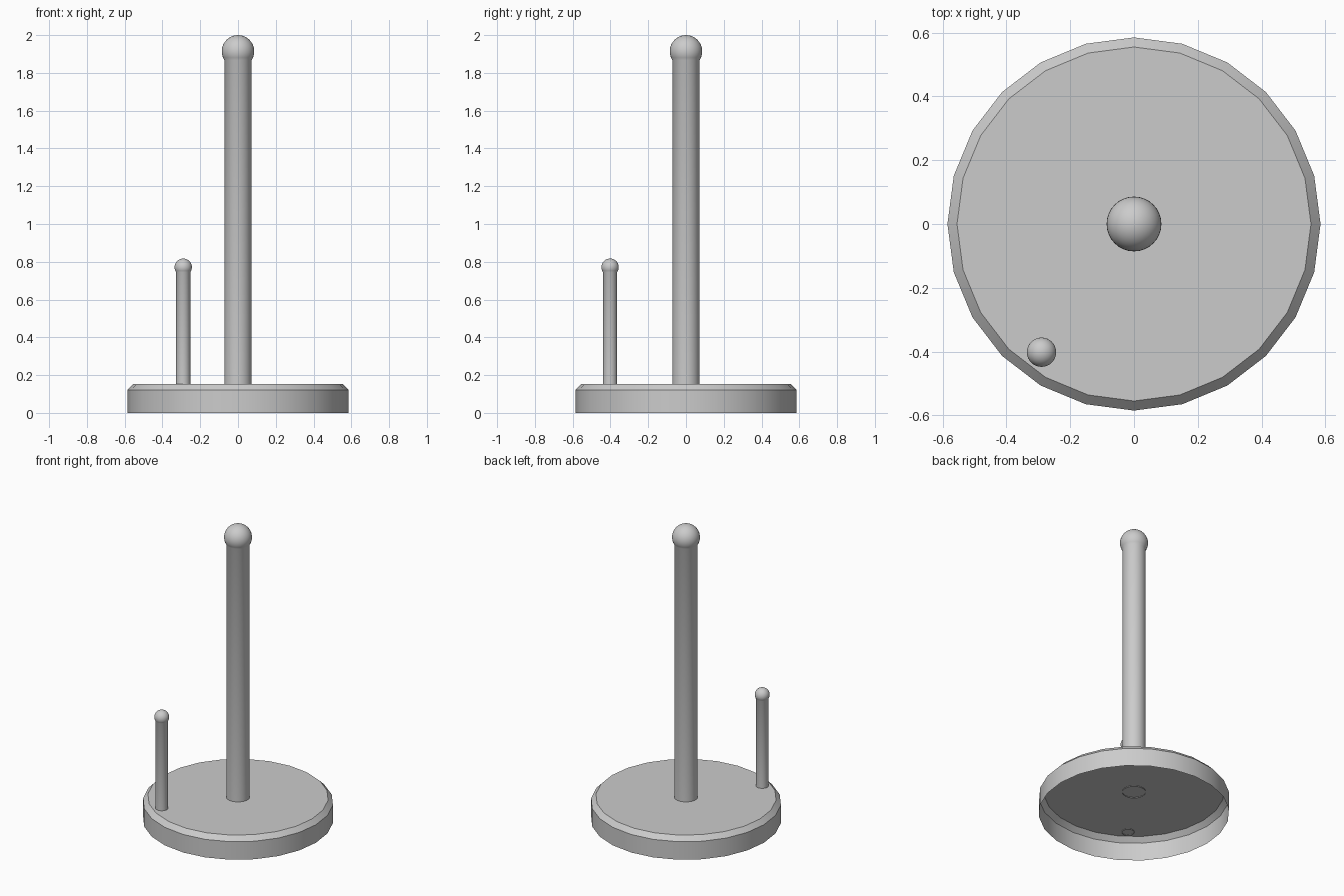
import bpy, bmesh
from math import sin, cos, asin, pi, radians

if "Cube" in bpy.data.objects:
    bpy.data.objects.remove(bpy.data.objects["Cube"])


def lathe(name, profile, sides, center=(0, 0)):
    """Revolve (radius, z) points about a vertical axis; radius 0 closes to a tip."""
    bm = bmesh.new()
    rings = []
    for r, z in profile:
        n = sides if r > 1e-6 else 1
        rings.append([bm.verts.new((r * cos(2 * pi * i / sides), r * sin(2 * pi * i / sides), z))
                      for i in range(n)])
    for a, b in zip(rings, rings[1:]):
        for i in range(sides):
            j = (i + 1) % sides
            if len(b) == 1:
                bm.faces.new((a[i], a[j], b[0]))
            else:
                bm.faces.new((a[i], a[j], b[j], b[i]))
    mesh = bpy.data.meshes.new(name)
    bm.to_mesh(mesh)
    bm.free()
    obj = bpy.data.objects.new(name, mesh)
    bpy.context.collection.objects.link(obj)
    obj.location = (center[0], center[1], 0)
    bpy.ops.object.select_all(action='DESELECT')
    obj.select_set(True)
    bpy.context.view_layer.objects.active = obj
    bpy.ops.object.shade_smooth_by_angle(angle=radians(30))
    return obj


def rod(name, center, bottom, top, radius, ball, sides=32, steps=12):
    """Open-bottomed rod that runs into a ball finial at its top."""
    start = -pi / 2 + asin(radius / ball)
    mid = top - ball
    profile = [(radius, bottom)]
    for i in range(steps + 1):
        t = start + (pi / 2 - start) * i / steps
        profile.append((ball * cos(t) if i < steps else 0, mid + ball * sin(t)))
    return lathe(name, profile, sides, center)


# Weighted foot: hollow shell, open underneath, chamfered rim
lathe("base", [(0.585, 0), (0.585, 0.122), (0.555, 0.153), (0, 0.153)], 24)

# Central post for the roll
rod("center_post", (0, 0), 0.148, 2.0, 0.072, 0.086)

# Short retaining peg near the rim
rod("side_peg", (-0.29, -0.402), 0.148, 0.817, 0.038, 0.046)
